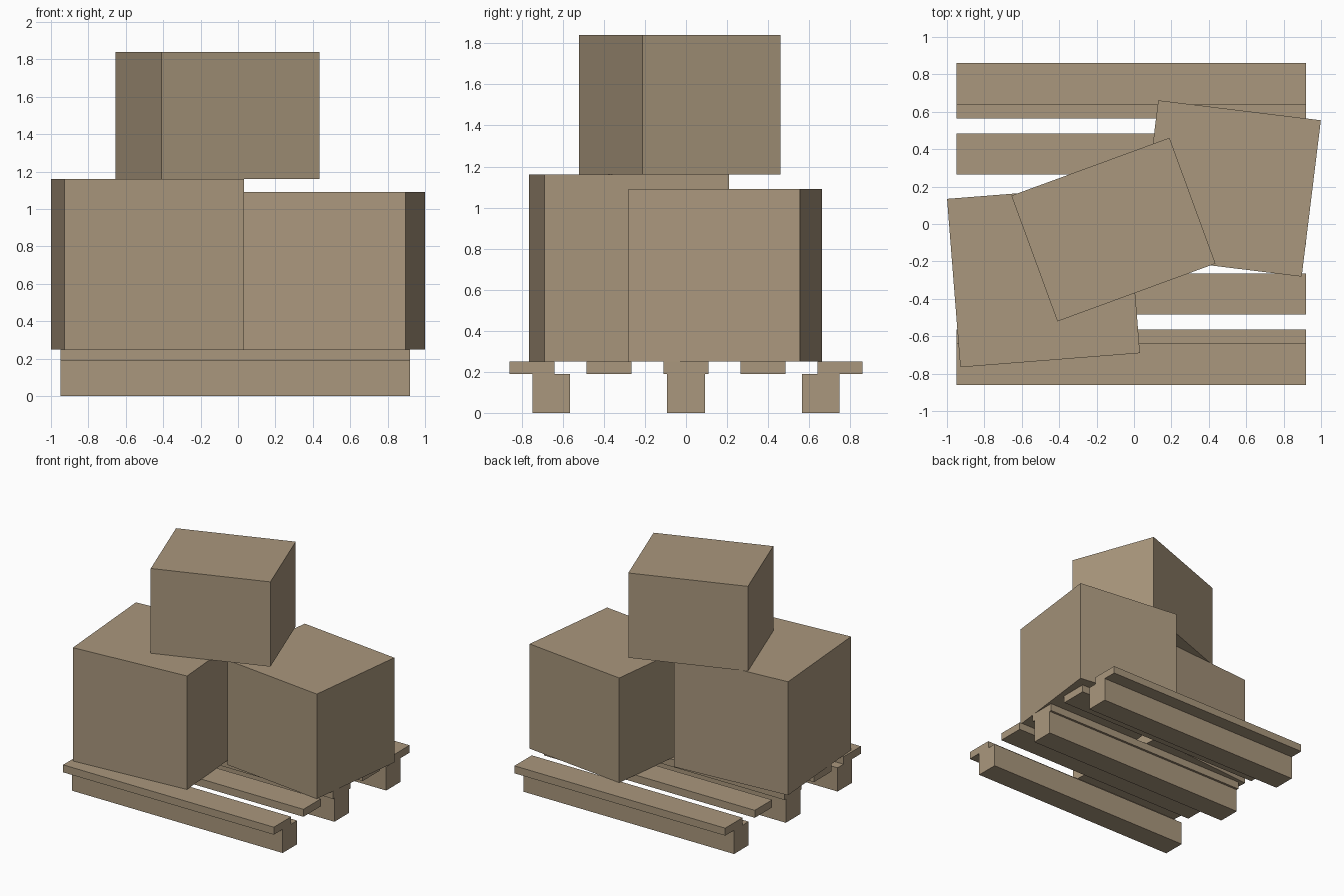
import bpy
import math

if "Cube" in bpy.data.objects:
    bpy.data.objects.remove(bpy.data.objects["Cube"])


def material(name, color):
    m = bpy.data.materials.new(name)
    m.diffuse_color = (*color, 1.0)
    m.use_nodes = True
    m.node_tree.nodes["Principled BSDF"].inputs["Base Color"].default_value = m.diffuse_color
    return m


cardboard = material("cardboard_tan", (0.40, 0.31, 0.205))


def box(name, center, size, angle=0.0):
    """Box given by its centre, full size and turn about z in degrees."""
    bpy.ops.mesh.primitive_cube_add(size=1, location=center,
                                    rotation=(0, 0, math.radians(angle)))
    ob = bpy.context.object
    ob.name = name
    ob.scale = size
    ob.data.materials.append(cardboard)
    return ob


# Pallet: runners on the ground, deck slats across the top
LENGTH, MID_X = 1.87, -0.015
for i, y in enumerate((-0.656, 0.0, 0.656)):
    box(f"pallet_runner_{i + 1}", (MID_X, y, 0.095), (LENGTH, 0.184, 0.19))
for i in range(5):
    y = (i - 2) * 0.375
    box(f"pallet_slat_{i + 1}", (MID_X, y, 0.22), (LENGTH, 0.22, 0.06))

# Stacked boxes, each turned a little
box("left_box", (-0.484, -0.278, 0.705), (0.963, 0.903, 0.91), 4.5)
box("right_box", (0.513, 0.19, 0.67), (0.876, 0.842, 0.84), -7.0)
box("top_box", (-0.11, -0.03, 1.50), (0.90, 0.716, 0.68), 20.1)
